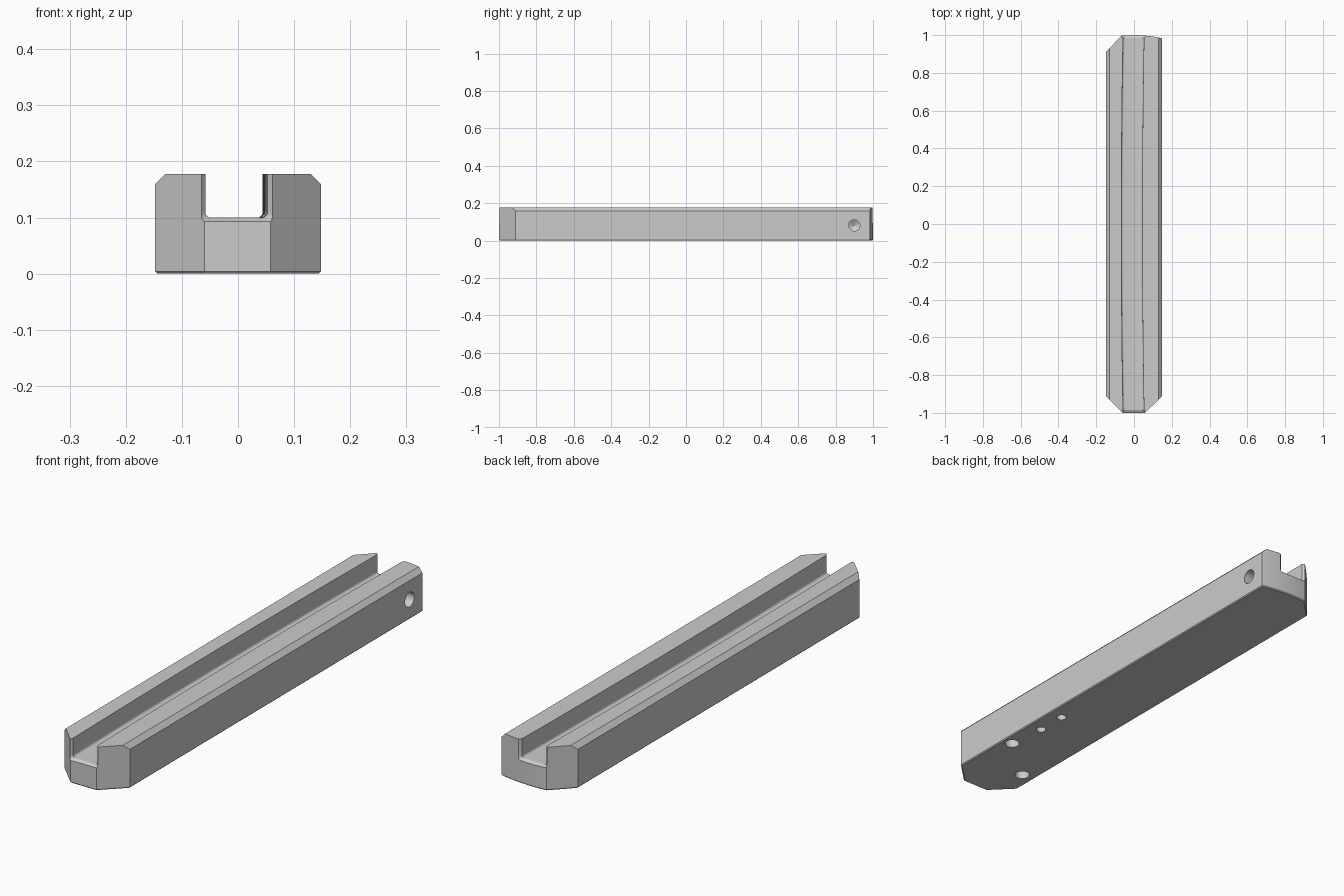
import bpy, bmesh, math
from mathutils import Vector

if "Cube" in bpy.data.objects:
    bpy.data.objects.remove(bpy.data.objects["Cube"])

W, H, END = 0.148, 0.178, 0.912

grey = bpy.data.materials.new("machined_grey")
grey.use_nodes = True
colour = (0.6, 0.6, 0.6, 1)
grey.diffuse_color = colour
grey.node_tree.nodes["Principled BSDF"].inputs["Base Color"].default_value = colour


def finish(bm, name):
    bmesh.ops.recalc_face_normals(bm, faces=bm.faces)
    mesh = bpy.data.meshes.new(name)
    bm.to_mesh(mesh)
    bm.free()
    mesh.materials.append(grey)
    obj = bpy.data.objects.new(name, mesh)
    bpy.context.collection.objects.link(obj)
    return obj


def loft(rings, name):
    """Skin a row of equal closed rings and cap both ends."""
    bm = bmesh.new()
    rows = [[bm.verts.new(p) for p in ring] for ring in rings]
    n = len(rows[0])
    for a, b in zip(rows, rows[1:]):
        for i in range(n):
            j = (i + 1) % n
            bm.faces.new((a[i], a[j], b[j], b[i]))
    bm.faces.new(rows[0])
    bm.faces.new(rows[-1])
    return finish(bm, name)


def drill(name, mouth, radius, depth, axis):
    """Round cutter with a conical tip, pointing along the axis."""
    turn = Vector((0, 0, 1)).rotation_difference(Vector(axis))
    rings = []
    for d, r in ((-0.03, radius), (depth, radius), (depth + radius * 0.58, radius * 0.03)):
        angles = [math.tau * k / 40 for k in range(40)]
        rings.append([Vector(mouth) + turn @ Vector((r * math.cos(a), r * math.sin(a), d))
                      for a in angles])
    return loft(rings, name)


# Rail body: plan outline with three cut corners and a bowed back end
plan = [(-W, -END), (-0.06, -1), (0.058, -1), (W, -END), (W, 0.983)]
steps = 16
for i in range(1, steps + 1):
    x = W + (-0.066 - W) * i / steps
    plan.append((x, 1 - 0.75 * x * x))
plan.append((-W, END))
bm = bmesh.new()
base = bm.faces.new([bm.verts.new((x, y, 0)) for x, y in plan])
top = bmesh.ops.extrude_face_region(bm, geom=[base])["geom"]
bmesh.ops.translate(bm, vec=(0, 0, H), verts=[v for v in top if isinstance(v, bmesh.types.BMVert)])
bottom_edges = [e for e in bm.edges if all(v.co.z < 0.001 for v in e.verts)]
bmesh.ops.recalc_face_normals(bm, faces=bm.faces)
bmesh.ops.bevel(bm, geom=bottom_edges, offset=0.004, segments=1, affect='EDGES')
rail = finish(bm, "slotted_rail")

cutters = []

# Long chamfers on the upper outer edges
for s in (-1, 1):
    tri = [(s * (W - 0.039), H + 0.02), (s * (W + 0.02), H - 0.039), (s * (W + 0.02), H + 0.02)]
    cutters.append(loft([[(x, y, z) for x, z in tri] for y in (-1.1, 1.1)], "edge_cutter"))


# Slightly bowed channel with rounded floor corners and flared mouths
def channel_ring(y, flare):
    shift = -0.0115 + 0.009 * min(1, y * y)
    half, floor, r = 0.0555 + flare, 0.1 - 0.6 * flare, 0.01
    pts = [(-half, H + 0.05)]
    for cx, start in ((-half + r, math.pi), (half - r, 1.5 * math.pi)):
        for k in range(6):
            a = start + k * math.pi / 10
            pts.append((cx + r * math.cos(a), floor + r + r * math.sin(a)))
    pts.append((half, H + 0.05))
    return [(x + shift, y, z) for x, z in pts]


lip = 0.012
count = 24
path = [(1.05, lip), (1, lip)]
path += [(0.986 * (1 - 2 * i / count), 0) for i in range(count + 1)]
path += [(-1, lip), (-1.05, lip)]
cutters.append(loft([channel_ring(y, f) for y, f in path], "channel_cutter"))

# Blind holes in the side and underside
cutters.append(drill("side_hole_cutter", (W, 0.9, 0.081), 0.03, 0.055, (-1, 0, 0)))
for x, y, r in ((0.104, -0.643, 0.029), (-0.09, -0.811, 0.029),
                (0.087, -0.481, 0.019), (0.087, -0.353, 0.019)):
    cutters.append(drill("base_hole_cutter", (x, y, 0), r, 0.07, (0, 0, 1)))

# Cut everything from the rail, then discard the cutters
bpy.context.view_layer.objects.active = rail
for c in cutters:
    mod = rail.modifiers.new("cut", 'BOOLEAN')
    mod.operation, mod.solver, mod.object = 'DIFFERENCE', 'EXACT', c
    bpy.ops.object.modifier_apply(modifier=mod.name)
    bpy.data.objects.remove(c)

bpy.ops.object.select_all(action='DESELECT')
rail.select_set(True)
bpy.ops.object.shade_smooth_by_angle(angle=math.radians(25))
